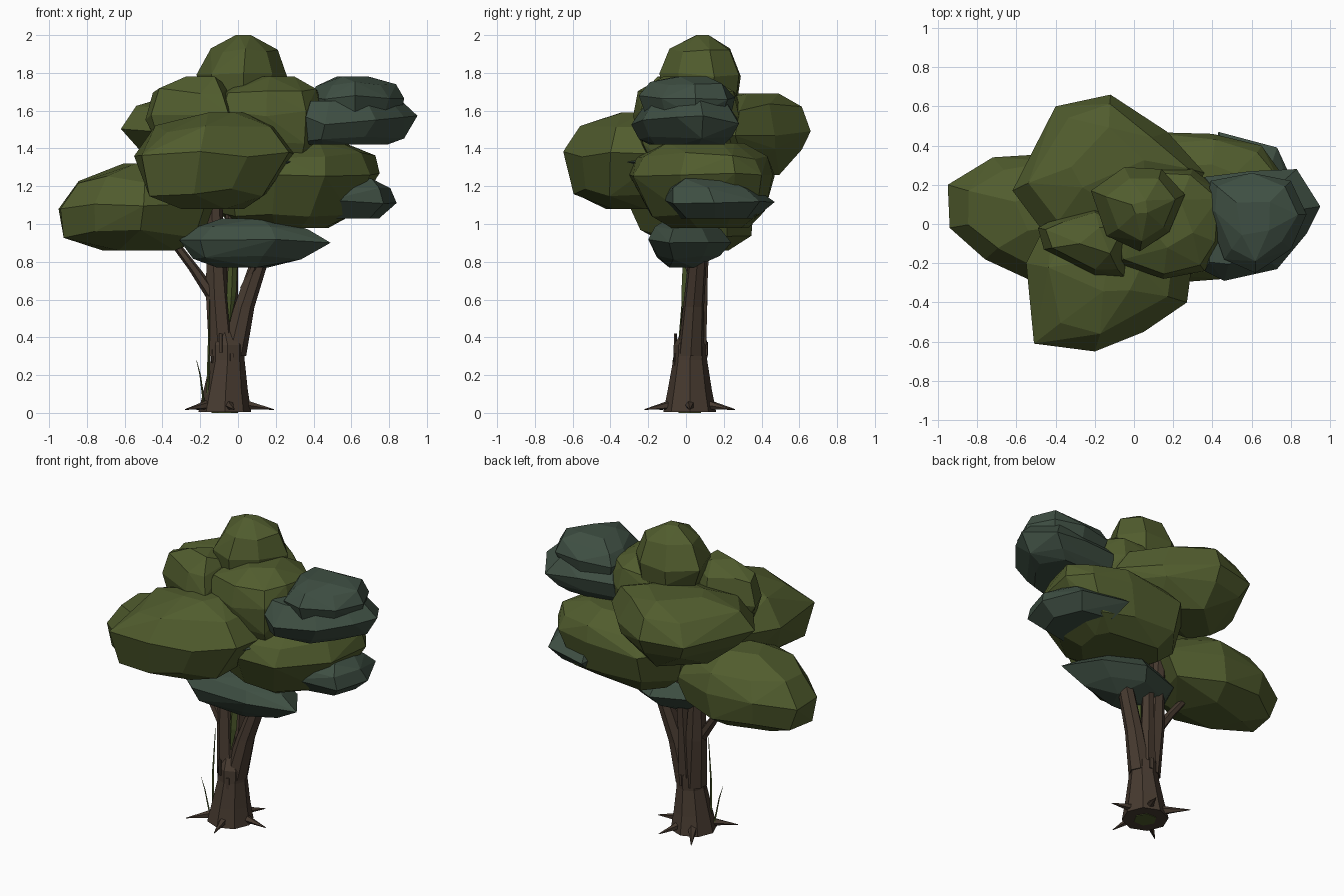
import bpy, bmesh, math, random
from mathutils import Vector, Matrix
random.seed(4)


def material(name, color):
    m = bpy.data.materials.new(name)
    m.diffuse_color = (*color, 1)
    return m


OLIVE = material("olive_leaf", (0.082, 0.108, 0.027))
TEAL = material("blue_green_leaf", (0.049, 0.078, 0.056))
BARK = material("bark_brown", (0.062, 0.042, 0.029))
GRASS = material("grass_green", (0.075, 0.105, 0.025))


def finish(name, bm, mat):
    bmesh.ops.recalc_face_normals(bm, faces=bm.faces)
    me = bpy.data.meshes.new(name)
    bm.to_mesh(me)
    bm.free()
    me.materials.append(mat)
    ob = bpy.data.objects.new(name, me)
    bpy.context.collection.objects.link(ob)
    return ob


def clump(name, mat, outline, levels, jit=0.012):
    """Faceted leaf mass: outline scaled at each (z, scale, shift_x, shift_y), then hulled."""
    bm = bmesh.new()
    cx = sum(p[0] for p in outline) / len(outline)
    cy = sum(p[1] for p in outline) / len(outline)
    for k, (z, s, dx, dy) in enumerate(levels):
        pts = outline if s > 0.5 else outline[k % 2::2]
        edge = 0 if k in (0, len(levels) - 1) else 1
        for x, y in pts:
            j = random.uniform(0.92, 1.06) if s < 1 else 1
            bm.verts.new((cx + (x - cx) * s * j + dx, cy + (y - cy) * s * j + dy,
                          z + edge * random.uniform(-2, 2) * jit))
    res = bmesh.ops.convex_hull(bm, input=bm.verts)
    junk = {g for g in res["geom_interior"] + res["geom_unused"]
            if isinstance(g, bmesh.types.BMVert)}
    bmesh.ops.delete(bm, geom=list(junk), context='VERTS')
    bmesh.ops.dissolve_limit(bm, angle_limit=0.12, verts=bm.verts, edges=bm.edges)
    return finish(name, bm, mat)


def limb(name, mat, path, sides=7):
    """Tapered tube through (x, y, z, radius) points."""
    bm = bmesh.new()
    pts = [Vector(p[:3]) for p in path]
    rings = []
    for i, p in enumerate(path):
        d = (pts[min(i + 1, len(pts) - 1)] - pts[max(i - 1, 0)]).normalized()
        if abs(d.z) > 0.6:
            u, v = Vector((1, 0, 0)), Vector((0, 1, 0))
        else:
            u = d.cross(Vector((0, 0, 1))).normalized()
            v = d.cross(u)
        rings.append([bm.verts.new(pts[i] + p[3] * (
            u * math.cos(2 * math.pi * k / sides) + v * math.sin(2 * math.pi * k / sides)))
            for k in range(sides)])
    for a, b in zip(rings, rings[1:]):
        for k in range(sides):
            n = (k + 1) % sides
            bm.faces.new((a[k], a[n], b[n], b[k]))
    bm.faces.new(rings[0][::-1])
    bm.faces.new(rings[-1])
    return finish(name, bm, mat)


# Olive leaf masses
clump("crown_top", OLIVE,
      [(-.22, .17), (-.05, .29), (.14, .28), (.26, .15), (.18, -.04), (.03, -.14), (-.14, -.06)],
      [(1.52, .6, 0, 0), (1.68, .9, 0, 0), (1.79, 1, 0, 0), (1.92, .76, .01, -.01), (2.0, .2, .01, -.01)], .006)
clump("left_leaves", OLIVE,
      [(-.95, .2), (-.72, .34), (-.4, .36), (-.07, .22), (-.17, -.12), (-.5, -.3), (-.76, -.18), (-.94, -.02)],
      [(.86, .5, .03, .02), (.95, .88, -.01, .02), (1.09, 1, 0, 0), (1.23, .82, .02, 0), (1.32, .4, .1, 0)])
clump("front_leaves", OLIVE,
      [(-.51, -.61), (-.2, -.65), (.05, -.55), (.27, -.4), (.31, -.1), (0, .1), (-.4, .1), (-.55, -.2)],
      [(1.08, .4, -.01, 0), (1.17, .78, -.05, -.03), (1.36, 1, 0, 0), (1.5, .72, .01, 0), (1.59, .25, .06, .02)])
clump("back_leaves", OLIVE,
      [(-.62, .17), (-.4, .6), (-.12, .66), (.17, .47), (.36, .26), (.1, -.1), (-.44, -.07)],
      [(1.26, .45, 0, .05), (1.38, .88, 0, .02), (1.49, 1, 0, 0), (1.62, .8, 0, .02), (1.69, .4, 0, .05)])
clump("upper_middle_leaves", OLIVE,
      [(.44, -.1), (.47, .15), (.3, .28), (0, .3), (-.17, .1), (-.08, -.2), (.15, -.28), (.36, -.24)],
      [(1.3, .7, .02, 0), (1.42, .9, 0, 0), (1.58, 1, 0, 0), (1.71, .87, 0, 0), (1.78, .45, 0, 0)])
clump("upper_left_leaves", OLIVE,
      [(-.49, -.02), (-.46, -.13), (-.2, -.26), (-.05, -.27), (-.02, 0), (-.2, .08), (-.4, .03)],
      [(1.4, .7, 0, 0), (1.57, 1, 0, 0), (1.7, .83, .01, 0), (1.78, .4, .06, 0)])
clump("right_leaves", OLIVE,
      [(.75, .26), (.65, .4), (.4, .46), (.03, .47), (-.16, .25), (-.05, -.15), (.2, -.3), (.46, -.28), (.7, -.03)],
      [(.98, .52, -.07, .02), (1.06, .82, -.05, .01), (1.25, 1, 0, 0), (1.36, .88, .02, 0), (1.43, .52, .03, 0)])

# Blue-green leaf masses
clump("upper_right_pad", TEAL,
      [(.34, .08), (.36, .24), (.6, .27), (.83, .28), (.95, .09), (.88, -.05), (.73, -.23), (.46, -.29), (.36, -.24)],
      [(1.42, .7, -.06, 0), (1.46, .86, -.04, 0), (1.55, 1, 0, 0), (1.65, .78, -.02, 0)])
clump("upper_right_cap", TEAL,
      [(.37, .07), (.39, .22), (.6, .26), (.8, .22), (.88, .05), (.8, -.13), (.62, -.25), (.46, -.18)],
      [(1.57, .88, 0, 0), (1.67, 1, 0, 0), (1.74, .8, 0, 0), (1.78, .4, 0, 0)], .006)
clump("lower_front_pad", TEAL,
      [(-.31, -.1), (-.2, -.19), (.2, -.2), (.49, -.09), (.35, .12), (.1, .24), (-.2, .13)],
      [(.77, .4, -.02, 0), (.82, .75, -.03, 0), (.91, 1, 0, 0), (.98, .78, 0, 0), (1.03, .4, 0, 0)], .006)
clump("lower_right_pad", TEAL,
      [(.43, .47), (.73, .39), (.84, .15), (.77, -.07), (.48, -.12), (.38, .1)],
      [(1.03, .7, -.02, 0), (1.12, 1, 0, 0), (1.19, .82, 0, -.03), (1.24, .45, .03, -.06)], .006)
clump("small_middle_pad", TEAL,
      [(.1, -.3), (.25, -.32), (.32, -.2), (.28, -.02), (.1, 0)],
      [(1.31, .7, 0, 0), (1.33, 1, 0, 0), (1.35, .7, 0, 0)], .002)

# Trunk and branches
limb("trunk", BARK, [(-.07, .02, .004, .14), (-.065, .02, .12, .117), (-.055, .022, .28, .09),
                     (-.055, .025, .36, .09), (-.07, .04, .43, .06)], 8)
limb("main_branch", BARK, [(-.085, .03, .3, .075), (-.11, .05, .62, .066), (-.12, .06, .85, .052), (-.13, .08, 1.15, .045)])
limb("right_branch", BARK, [(-.03, .025, .3, .073), (.03, .04, .56, .057), (.11, .06, .8, .05), (.19, .08, 1.08, .042)])
limb("back_branch", BARK, [(-.05, .06, .36, .055), (-.04, .08, .7, .04), (-.03, .1, 1.1, .035)], 6)
limb("left_branch", BARK, [(-.12, .04, .6, .042), (-.23, .05, .76, .032), (-.36, .06, .93, .026)], 6)
limb("short_right_branch", BARK, [(.03, .05, .66, .025), (.08, .02, .76, .022), (.09, .0, .88, .02)], 5)

# Pointed roots around the base
for dx, dy in ((-.21, -.16), (.05, -.24), (.26, 0), (.1, .22), (-.15, .24)):
    limb("root", BARK, [(-.07 + dx * .35, .02 + dy * .35, .045, .03),
                        (-.07 + dx * .65, .02 + dy * .65, .033, .016),
                        (-.07 + dx, .02 + dy, .018, .002)], 5)

# Grass patch under the base
limb("grass_patch", GRASS, [(-.07, .02, 0, .07), (-.07, .02, .006, .07)], 6)

# Bark ridges lying flat on the trunk
for deg, z, h in ((245, .37, .1), (285, .28, .07), (335, .37, .08), (200, .3, .07), (80, .34, .07)):
    bm = bmesh.new()
    bmesh.ops.create_cube(bm, size=1)
    bmesh.ops.scale(bm, vec=(.009, .018, h), verts=bm.verts)
    a = math.radians(deg)
    bmesh.ops.rotate(bm, matrix=Matrix.Rotation(a, 3, 'Z'), verts=bm.verts)
    bmesh.ops.translate(bm, vec=(-.055 + .087 * math.cos(a), .024 + .087 * math.sin(a), z), verts=bm.verts)
    finish("bark_ridge", bm, BARK)

# Grass blades and hanging vine
for path in ([(-.16, -.03, .06, .008), (-.155, -.04, .3, .007), (-.15, -.02, .6, .002)],
             [(-.18, -.04, .05, .006), (-.2, -.06, .2, .004), (-.22, -.07, .28, .001)],
             [(-.045, -.01, .48, .003), (-.035, .0, .62, .025), (-.025, .01, .85, .025)]):
    limb("grass_blade", GRASS, path, 4)
